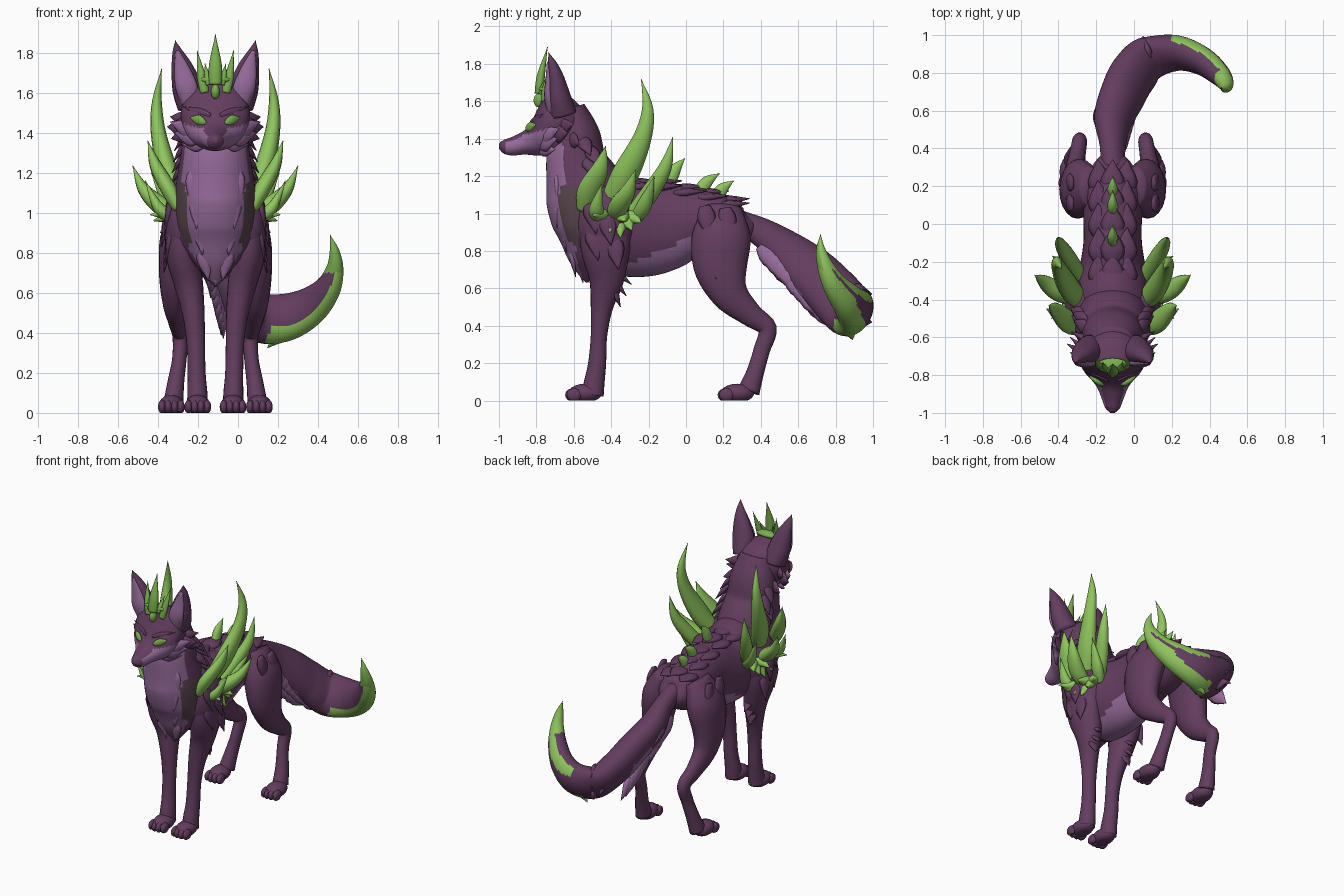
import bpy, bmesh, math, random
from mathutils import Vector

random.seed(4)
CX = -0.113                     # body axis
PURPLE, LILAC, GREEN, MOSS, GREY = range(5)
MATS = []
for nm, col in (("dark purple fur", (.125, .047, .115)), ("lilac fur", (.31, .15, .33)),
                ("bright green horn", (.275, .56, .11)), ("moss green", (.19, .42, .075)),
                ("grey brown fur", (.1, .062, .074))):
    m = bpy.data.materials.new(nm)
    m.diffuse_color = (*col, 1)
    MATS.append(m)


def finish(name, bm, rule):
    """Turn a bmesh into an object; rule is a colour index or f(centre, normal)."""
    bmesh.ops.recalc_face_normals(bm, faces=bm.faces)
    for v in bm.verts:
        v.co.z = max(v.co.z, 0)
    bm.normal_update()
    for f in bm.faces:
        f.smooth = True
        f.material_index = rule(f.calc_center_median(), f.normal) if callable(rule) else rule
    me = bpy.data.meshes.new(name)
    bm.to_mesh(me)
    bm.free()
    for m in MATS:
        me.materials.append(m)
    ob = bpy.data.objects.new(name, me)
    bpy.context.collection.objects.link(ob)
    return ob


def spline(pts, steps):
    """Catmull-Rom through tuples of any length."""
    P = [pts[0]] + list(pts) + [pts[-1]]
    out = []
    for i in range(1, len(P) - 2):
        for k in range(steps):
            t = k / steps
            out.append([.5 * (2 * b + (c - a) * t + (2 * a - 5 * b + 4 * c - d) * t * t
                              + (3 * b - a - 3 * c + d) * t ** 3)
                        for a, b, c, d in zip(*P[i - 1:i + 3])])
    return out + [list(pts[-1])]


def tube(name, pts, rule=PURPLE, ref=(1, 0, 0), n=20, steps=5, s=1, axis=None):
    """Loft ellipses along points (offset from axis, y, z, half size along ref, other half size)."""
    rows = spline(pts, steps)
    C = [Vector((CX + s * r[0], r[1], r[2])) for r in rows]
    bm = bmesh.new()
    rings = []
    for i, r in enumerate(rows):
        t = Vector(axis) if axis else (C[min(i + 1, len(C) - 1)] - C[max(i - 1, 0)]).normalized()
        u = Vector(ref)
        u = (u - t * u.dot(t)).normalized()
        w = t.cross(u)
        a, b = max(r[3], .002), max(r[4], .002)
        rings.append([bm.verts.new(C[i] + u * a * math.cos(q * math.tau / n) + w * b * math.sin(q * math.tau / n))
                      for q in range(n)])
    for A, B in zip(rings, rings[1:]):
        for q in range(n):
            bm.faces.new((A[q], A[(q + 1) % n], B[(q + 1) % n], B[q]))
    bm.faces.new(rings[0])
    bm.faces.new(rings[-1])
    return finish(name, bm, rule)


def ball(name, off, y, z, r, rule=PURPLE, s=1):
    bm = bmesh.new()
    bmesh.ops.create_uvsphere(bm, u_segments=16, v_segments=10, radius=1)
    for v in bm.verts:
        v.co = Vector((CX + s * off + v.co.x * r[0], y + v.co.y * r[1], z + v.co.z * r[2]))
    return finish(name, bm, rule)


def tuft(name, a, b, w, rule=PURPLE, ref=(0, 0, 1), s=1, thick=.45):
    """Pointed lock from a to b, widest near the root."""
    mid = [p + (q - p) * .4 for p, q in zip(a, b)]
    tube(name, [(*a, w * .6, w * .6 * thick), (*mid, w, w * thick), (*b, 0, 0)], rule, ref, 8, 3, s)


# torso with pale belly
tube("torso", [(0, .37, .965, .03, .03), (0, .32, .94, .1, .09), (0, .2, .94, .155, .155),
               (0, .05, .955, .155, .19), (0, -.1, .935, .155, .24), (0, -.25, .92, .18, .26),
               (0, -.42, .95, .215, .27), (0, -.55, .96, .2, .21), (0, -.65, .97, .1, .1)],
     lambda c, n: LILAC if -.42 < c.y < .03 and c.z < .735 + .42 * max(0, c.y + .3) else PURPLE, n=48, steps=9)


# neck and chest with pale bib and grey sides
def bib(c, n):
    if n.y < (-.66 if .85 < c.z < 1.14 else -.5 - max(0, c.z - 1.36) * 3):
        return LILAC
    return GREY if n.y < -.15 and .85 < c.z < 1.14 else PURPLE


tube("neck_and_chest", [(0, -.63, 1.56, .11, .09), (0, -.59, 1.42, .155, .13), (0, -.585, 1.28, .175, .165),
                        (0, -.535, 1.1, .2, .215), (0, -.52, .92, .19, .19), (0, -.53, .78, .13, .115),
                        (0, -.53, .68, .05, .05), (0, -.53, .63, .005, .005)], bib, n=56, steps=9)


# head with pale muzzle sides and cheeks
def mask(c, n):
    edge = 1.425 + .3 * max(0, abs(c.x - CX) - .09)
    return LILAC if c.z < edge and n.z < .62 and -.965 < c.y < -.66 else PURPLE


tube("head", [(0, -.53, 1.46, .06, .07), (0, -.6, 1.48, .135, .13), (0, -.67, 1.485, .17, .16),
              (0, -.74, 1.48, .17, .168), (0, -.79, 1.437, .145, .128), (0, -.83, 1.4, .108, .087),
              (0, -.87, 1.378, .08, .063), (0, -.93, 1.36, .056, .05), (0, -.975, 1.357, .038, .036),
              (0, -1.0, 1.36, .012, .012)], mask, n=48, steps=8, axis=(0, -1, 0))
ball("nose", 0, -.978, 1.368, (.028, .021, .02))

# crown of thorns and brow jewel
for o, y, z0, z1, w in ((0, -.775, 1.64, 1.89, .032), (.07, -.75, 1.6, 1.81, .022), (.04, -.765, 1.64, 1.745, .016)):
    for s in ((1,) if o == 0 else (-1, 1)):
        tube("crown_spike", [(o * .75, y - .01, z0, w, w * .8), (o, y, z0 + (z1 - z0) * .4, w, w * .7),
                             (o * 1.3, y + .035, z1, 0, 0)], MOSS, n=10, s=s)
ball("crown_base", 0, -.75, 1.665, (.085, .04, .022), MOSS)
ball("brow_jewel", 0, -.785, 1.605, (.022, .03, .038), MOSS)

for s in (-1, 1):
    # ears
    tube("ear", [(.12, -.66, 1.53, .07, .075), (.14, -.68, 1.62, .075, .065), (.165, -.695, 1.72, .056, .045),
                 (.188, -.715, 1.8, .028, .025), (.2, -.735, 1.86, 0, 0)], s=s)
    tube("inner_ear", [(.125, -.715, 1.55, .045, .03), (.145, -.735, 1.63, .055, .024),
                       (.168, -.735, 1.72, .038, .016), (.19, -.738, 1.81, .008, .006)], LILAC, s=s, n=12)
    # eyes and brows
    tube("eye", [(.048, -.851, 1.447, .006, .006), (.066, -.845, 1.456, .02, .013), (.09, -.828, 1.466, .024, .014),
                 (.12, -.805, 1.474, .005, .006)], MOSS, (0, 0, 1), 12, s=s)
    tuft("brow", (.025, -.83, 1.485), (.16, -.765, 1.53), .02, ref=(0, 0, 1), s=s)
    # cheek tufts
    for a, b, w, col in (((.13, -.7, 1.42), (.24, -.635, 1.43), .05, PURPLE),
                         ((.09, -.785, 1.395), (.225, -.68, 1.455), .048, LILAC),
                         ((.08, -.785, 1.37), (.205, -.69, 1.4), .05, LILAC),
                         ((.06, -.785, 1.345), (.165, -.7, 1.34), .04, LILAC),
                         ((.13, -.68, 1.46), (.225, -.6, 1.48), .04, PURPLE),
                         ((.12, -.62, 1.4), (.22, -.57, 1.37), .045, PURPLE)):
        tuft("cheek_tuft", a, b, w, col, s=s)
    # mane locks down the neck sides
    for i in range(7):
        z = 1.36 - i * .055
        y = -.56 + .03 * (i % 2) + .012 * i
        tuft("mane_lock", (.13 + .008 * i, y, z + .05), (.205 + .006 * i, y + .05, z - .05), .04, ref=(0, 1, 0), s=s)
    # bib locks
    for i in range(4):
        z = 1.22 - i * .13
        tuft("bib_lock", (.1 - .012 * i, -.69 + .035 * max(0, i - 1), z), (.125 - .03 * i, -.69 + .05 * max(0, i - 1), z - .17),
             .04, LILAC, (1, 0, 0), s)

    # front leg
    ball("shoulder", .16, -.43, .95, (.1, .155, .2), s=s)
    tube("front_leg", [(.17, -.43, .95, .08, .14), (.165, -.43, .8, .085, .13), (.135, -.425, .65, .073, .095),
                       (.11, -.45, .5, .056, .06), (.098, -.465, .35, .046, .044), (.094, -.475, .2, .045, .048),
                       (.09, -.49, .1, .05, .055), (.09, -.5, .03, .052, .06)], s=s)
    for i in range(3):
        tuft("elbow_tuft", (.13, -.39, .7 - i * .05), (.14, -.29 - i * .03, .62 - i * .06), .04, ref=(1, 0, 0), s=s)
    # hind leg
    tube("hind_leg", [(.115, .2, 1.03, .06, .1), (.17, .19, .89, .1, .155), (.195, .185, .72, .088, .145),
                      (.202, .235, .57, .066, .1), (.19, .345, .46, .046, .065), (.175, .435, .385, .04, .05),
                      (.18, .405, .27, .036, .044), (.198, .37, .15, .042, .047), (.21, .335, .05, .05, .06)], s=s)
    # leaf shaped locks on shoulder and thigh
    for y, z, o in ((-.5, .98, .245), (-.42, .92, .26), (-.49, .84, .24), (-.38, .79, .25),
                    (.11, .95, .24), (.22, .94, .24), (.16, .84, .265), (.25, .8, .255), (.14, .74, .268)):
        tuft("leaf_lock", (o - .025, y - .01, z + .09), (o + .008, y + .02, z - .09), .05, ref=(0, 1, 0), s=s, thick=.4)
    # paws with toes
    for nm, o, y in (("front_paw", .088, -.54), ("hind_paw", .22, .275)):
        ball(nm, o, y, .04, (.062, .09, .05), s=s)
        for k in (-1.5, -.5, .5, 1.5):
            ball(nm + "_toe", o + k * .031, y - .07 + abs(k) * .008, .03, (.02, .04, .035), s=s)

    # shoulder horns
    horns = ([(.16, -.42, 1.03, .05, .04), (.235, -.33, 1.2, .072, .05), (.285, -.235, 1.4, .05, .038),
              (.292, -.205, 1.56, .03, .024), (.268, -.24, 1.72, 0, 0)],
             [(.16, -.3, .98, .04, .035), (.22, -.2, 1.1, .05, .04), (.275, -.11, 1.25, .035, .03), (.29, -.07, 1.41, 0, 0)],
             [(.18, -.55, 1.02, .035, .03), (.235, -.52, 1.12, .062, .04), (.3, -.46, 1.24, .045, .03), (.338, -.43, 1.36, 0, 0)],
             [(.19, -.38, .98, .04, .035), (.28, -.36, 1.04, .055, .045), (.36, -.31, 1.12, .04, .03), (.413, -.27, 1.235, 0, 0)],
             [(.17, -.27, .97, .03, .03), (.24, -.22, 1.05, .04, .03), (.32, -.17, 1.2, 0, 0)],
             [(.2, -.46, .97, .03, .03), (.28, -.48, 1.02, .04, .03), (.35, -.45, 1.16, 0, 0)])
    for h in horns:
        tube("shoulder_horn", h, GREEN, (0, 1, 0), 12, 5, s)
    for y, z, o in ((-.5, .99, .325), (-.41, .9, .275), (-.35, .87, .265), (-.29, .91, .26), (-.24, .95, .25), (-.33, .96, .31)):
        tuft("small_horn", (.17, y * .4 - .22, 1.0), (o, y, z), .045, GREEN, (0, 1, 0), s, .8)

# overlapping back plates
for y, z in ((-.3, 1.17), (-.17, 1.17), (-.04, 1.14), (.08, 1.115), (.19, 1.075)):
    for o in (-.06, 0, .06):
        zz = z - abs(o) * .4
        tuft("back_plate", (o, y - .03, zz - .01), (o * 1.3, y + .15, zz + .005), .065, ref=(1, 0, 0), thick=.4)

# back spikes
for y, z, ty, tz in ((-.1, 1.13, -.005, 1.295), (.06, 1.09, .18, 1.215), (.15, 1.06, .255, 1.175)):
    tube("back_spike", [(0, y, z, .025, .035), (0, y + (ty - y) * .4, z + (tz - z) * .6, .026, .035), (0, ty, tz, 0, 0)],
         GREEN, n=10)


# tail with green blade edge, green crest and pale underside
def tail_rule(c, n):
    if c.x > .42 and c.z > .7:
        return MOSS if n.y < -.3 else GREEN
    if c.x > .14 and c.y > .79 - max(0, c.x - .3) and n.dot(Vector((.55, -.1, -.8))) > .25 and n.y < .75:
        return GREEN
    if c.x > .2 and n.dot(Vector((.3, .75, .58))) > .9:
        return GREEN
    return LILAC if c.x < .03 and .42 < c.y < .78 and n.z < -.3 else PURPLE


UP = (-.5, .4, .8)
tube("tail", [(0, .28, .96, .06, .06), (0, .42, .89, .085, .065), (0, .55, .79, .12, .09), (.05, .68, .68, .145, .1),
              (.11, .79, .57, .15, .1), (.2, .875, .48, .145, .09), (.34, .905, .475, .125, .088),
              (.47, .865, .53, .1, .075), (.56, .795, .62, .07, .06), (.597, .745, .72, .045, .042),
              (.595, .72, .81, .024, .024), (.573, .72, .89, 0, 0)], tail_rule, UP, 48, 10)
# blade point under the tail bend
tuft("tail_blade_point", (.38, .86, .44), (.26, .89, .325), .05, GREEN, (0, 1, 0), 1, .8)
# tail fringe
for i in range(9):
    t = i / 8
    x, y, z = .085 * t, .4 + .29 * t, .83 - .31 * t
    for d in (-.05, .05):
        tuft("tail_fringe", (x + d, y, z), (x + d * 1.3 + .02, y + .14, z - .16 + random.uniform(-.02, .02)),
             .055, LILAC, (0, 1, .5))
for i in range(5):
    x, y, z = .02 + .05 * i, .5 + .08 * i, .86 - .07 * i
    tuft("tail_lock", (x - .09, y, z - .06), (x - .1, y + .15, z - .15), .05, PURPLE, UP)
for z in (.58, .5, .43):
    tuft("tail_end_lock", (.2, .88, z), (.16, .995, z - .01), .05, PURPLE)
# chest point
for o in (-.05, 0, .05):
    tuft("chest_point", (o, -.6, .82), (o * .6, -.55, .63 + abs(o)), .05, LILAC, (1, 0, 0))
